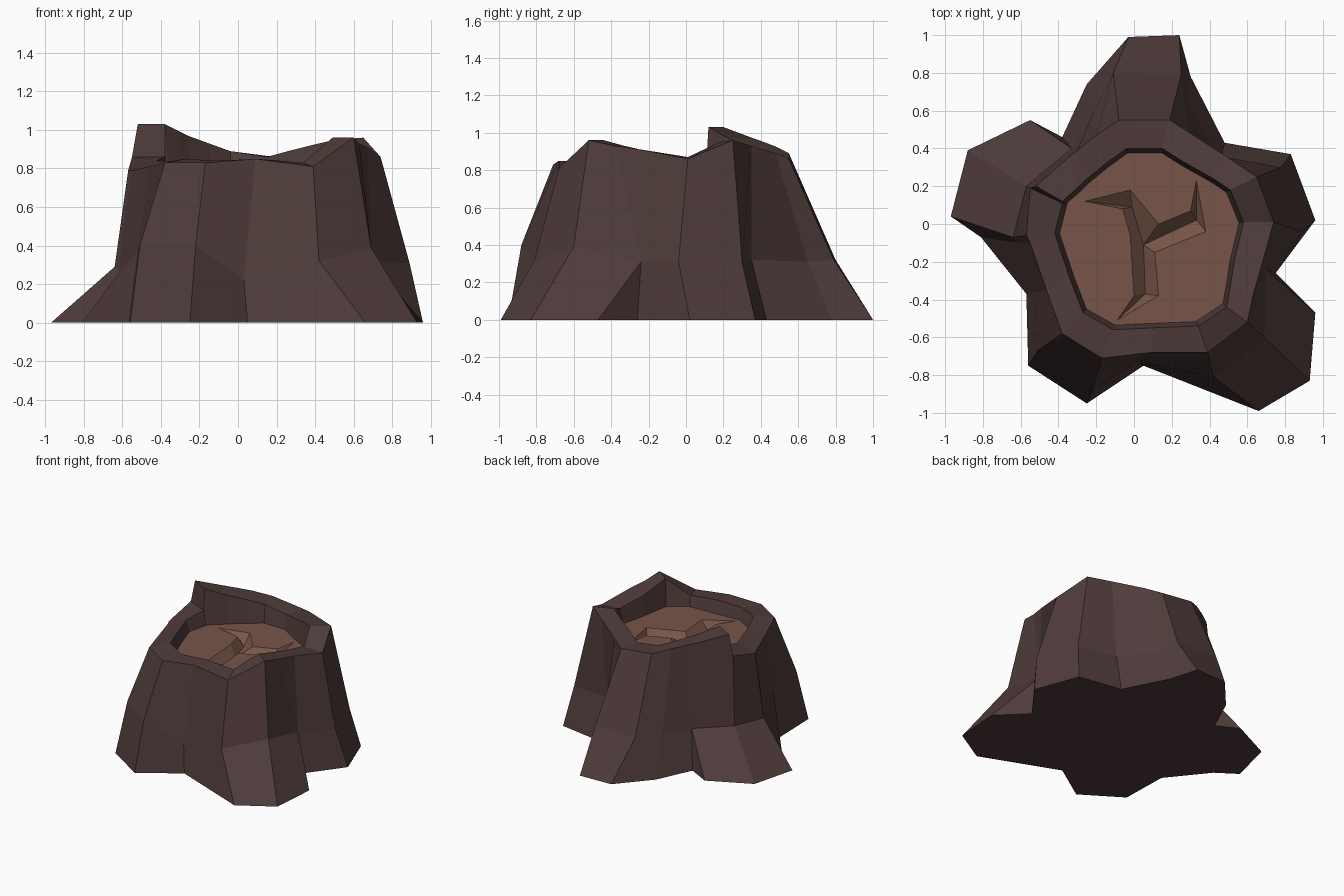
import bpy
import bmesh
from mathutils import Vector

old = bpy.data.objects.get("Cube")
if old:
    bpy.data.objects.remove(old, do_unlink=True)


def make_material(name, colour):
    mat = bpy.data.materials.new(name)
    mat.use_nodes = True
    mat.diffuse_color = (*colour, 1)
    shader = mat.node_tree.nodes["Principled BSDF"]
    shader.inputs["Base Color"].default_value = (*colour, 1)
    shader.inputs["Roughness"].default_value = 0.9
    return mat


def add_object(name, bm, material):
    mesh = bpy.data.meshes.new(name)
    bm.to_mesh(mesh)
    bm.free()
    mesh.materials.append(material)
    obj = bpy.data.objects.new(name, mesh)
    bpy.context.collection.objects.link(obj)
    return obj


def add_points(bm, points):
    """Create vertices from points given in hundredths of a unit."""
    return [bm.verts.new(Vector(p) / 100) for p in points]


def bridge(bm, lower, upper):
    """Join two counter-clockwise rings with outward facing quads."""
    count = len(lower)
    for i in range(count):
        j = (i + 1) % count
        bm.faces.new((lower[i], lower[j], upper[j], upper[i]))


bark_brown = make_material("bark brown", (0.078, 0.045, 0.043))
wood_brown = make_material("heartwood brown", (0.187, 0.091, 0.066))

# Root outline on the ground, counter-clockwise from the back root
ground = [(24, 100), (-3, 99), (-25, 74), (-38, 46), (-55, 55), (-88, 39), (-88, 39),
          (-97, 4), (-81, -7), (-57, -37), (-56, -75), (-25, -95), (5, -75), (66, -99),
          (93, -83), (96, -47), (75, -26), (96, 2), (83, 37), (48, 43), (30, 78)]

# Where the roots swell out of the trunk
swell = [(25, 79, 32), (-11, 80, 32), (-21, 60, 31), (-33, 40, 30), (-33, 40, 30),
         (-57, 20, 31), (-57, 20, 31), (-64, -7, 29), (-62, -10, 27), (-52, -36, 38),
         (-51, -67, 40), (-22, -88, 40), (3, -73, 22), (42, -81, 32), (69, -60, 39),
         (70, -24, 31), (70, -24, 31), (89, -4, 31), (78, 30, 31), (46, 35, 32),
         (27, 65, 31)]

# Outer edge of the broken rim, with a step at the tall splinter
rim_outer = [(19, 55, 86), (-8, 55, 89), (-20, 47, 93), (-30, 39, 96), (-34, 36, 97),
             (-52, 20, 103), (-55, 19, 86), (-57, -6, 79), (-55, -10, 79), (-46, -36, 81),
             (-38, -58, 83), (-17, -71, 83), (9, -68, 85), (39, -68, 81), (60, -52, 96),
             (63, -38, 93), (67, -24, 91), (74, 1, 86), (65, 25, 96), (50, 35, 93),
             (30, 48, 89)]

# Inner edge of the rim
rim_inner = [(15, 40, 86), (-4, 40, 89), (-15, 32, 93), (-26, 23, 97), (-30, 19, 99),
             (-38, 12, 103), (-38, 11, 86), (-42, -5, 84), (-41, -8, 84), (-34, -29, 84),
             (-27, -47, 85), (-11, -56, 84), (10, -55, 85), (34, -54, 83), (49, -44, 96),
             (51, -33, 93), (53, -20, 90), (58, 1, 87), (51, 18, 95), (42, 24, 93),
             (26, 33, 89)]

# Sunken cut surface follows the inner rim, slightly narrower
FLOOR = 75
hub = Vector((10, -7))
floor = [(*hub.lerp(Vector(p[:2]), 0.95), FLOOR) for p in rim_inner]

# Bark: roots, trunk, rim and hollow wall as one lofted shell
bm = bmesh.new()
rings = [add_points(bm, ring) for ring in
         ([(x, y, 0) for x, y in ground], swell, rim_outer, rim_inner, floor)]
for lower, upper in zip(rings, rings[1:]):
    bridge(bm, lower, upper)
bm.faces.new(rings[0][::-1])
bmesh.ops.remove_doubles(bm, verts=bm.verts[:], dist=0.001)
add_object("stump_bark", bm, bark_brown)

# Heartwood: flat cut surface with a three-armed V-shaped crack
crack = [(-26, 12), (-6, 8), (-2, -6), (0, -38), (-9, -51), (13, -38),
         (11, -15), (38, -4), (33, 23), (30, 7), (13, 0), (-2, 18)]
valley = [(-1, 9), (5, -11), (6, -37), (33, 2)]
nearest = [0, 0, 1, 2, 2, 2, 1, 3, 3, 3, 1, 0]

bm = bmesh.new()
outline = add_points(bm, floor)
lip = add_points(bm, [(x, y, FLOOR) for x, y in crack])
edges = []
for loop in (outline, lip):
    for a, b in zip(loop, loop[1:] + loop[:1]):
        edges.append(bm.edges.new((a, b)))
bmesh.ops.triangle_fill(bm, edges=edges, use_beauty=True, normal=(0, 0, 1))
bmesh.ops.dissolve_limit(bm, angle_limit=0.01, verts=[], edges=[
    e for e in bm.edges if len(e.link_faces) == 2])

bottom = add_points(bm, [(x, y, FLOOR - 7) for x, y in valley])
for i in range(len(lip)):
    j = (i + 1) % len(lip)
    corners = [lip[i], lip[j], bottom[nearest[j]], bottom[nearest[i]]]
    bm.faces.new(list(dict.fromkeys(corners)))
bm.normal_update()
for face in bm.faces:
    if face.normal.z < 0:
        face.normal_flip()
add_object("heartwood", bm, wood_brown)
